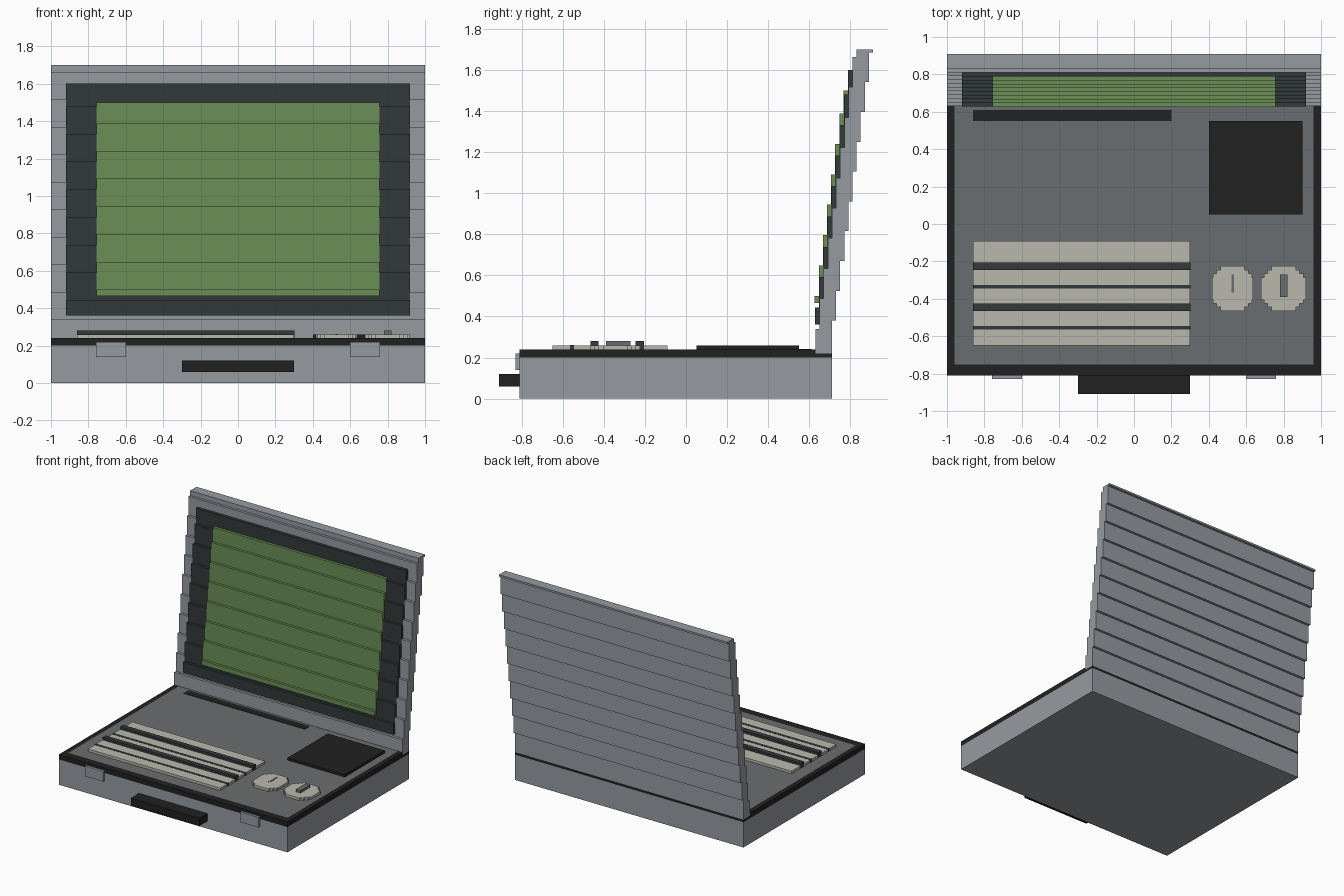
import bpy, bmesh

cube = bpy.data.objects.get("Cube")
if cube:
    bpy.data.objects.remove(cube, do_unlink=True)


def material(name, rgb):
    linear = [((c / 255 + 0.055) / 1.055) ** 2.4 for c in rgb] + [1]
    mat = bpy.data.materials.new(name)
    mat.use_nodes = True
    mat.diffuse_color = linear
    mat.node_tree.nodes["Principled BSDF"].inputs["Base Color"].default_value = linear
    return mat


CASE = material("case grey", (150, 155, 160))
PANEL = material("panel grey", (106, 109, 112))
BLACK = material("black", (33, 33, 33))
BEZEL = material("dark slate", (50, 56, 58))
SCREEN = material("screen green", (107, 143, 87))
KEYS = material("key cream", (185, 185, 173))


def prism(name, mat, outline, start, end):
    """Extrude a closed outline of 3D points from start to end offsets."""
    bm = bmesh.new()
    face = bm.faces.new([bm.verts.new([p[i] + start[i] for i in range(3)]) for p in outline])
    new = bmesh.ops.extrude_face_region(bm, geom=[face])["geom"]
    moved = [v for v in new if isinstance(v, bmesh.types.BMVert)]
    bmesh.ops.translate(bm, verts=moved, vec=[e - s for s, e in zip(start, end)])
    bmesh.ops.recalc_face_normals(bm, faces=bm.faces)
    mesh = bpy.data.meshes.new(name)
    bm.to_mesh(mesh)
    bm.free()
    mesh.materials.append(mat)
    obj = bpy.data.objects.new(name, mesh)
    bpy.context.collection.objects.link(obj)
    return obj


def box(name, mat, x, y, z):
    outline = [(x[0], y[0], 0), (x[1], y[0], 0), (x[1], y[1], 0), (x[0], y[1], 0)]
    return prism(name, mat, outline, (0, 0, z[0]), (0, 0, z[1]))


STEP = 0.02


def stairs(y, bottom, top, first, rise):
    """Stepped edge leaning backwards, from bottom to top."""
    points, z = [(0, y, bottom)], first
    while z < top - 0.005:
        points += [(0, y, z), (0, y + STEP, z)]
        y, z = y + STEP, z + rise
    return points + [(0, y, top)]


def stepped_sheet(name, mat, half_width, front, back):
    prism(name, mat, front + back[::-1], (-half_width, 0, 0), (half_width, 0, 0))


# Case with its black rim and work surface
box("case_base", CASE, (-1, 1), (-0.81, 0.71), (0, 0.2))
box("rim_front", BLACK, (-1, 1), (-0.81, -0.75), (0.2, 0.24))
box("rim_back", BLACK, (-1, 1), (0.63, 0.71), (0.2, 0.22))
for side, name in ((-1, "right"), (1, "left")):
    box("rim_" + name, BLACK, sorted((side, side * 0.96)), (-0.75, 0.63), (0.2, 0.24))
    box("latch_" + name, CASE, sorted((side * 0.6, side * 0.76)), (-0.83, -0.81), (0.14, 0.22))
box("work_surface", PANEL, (-0.96, 0.96), (-0.75, 0.63), (0.2, 0.24))
box("carry_handle", BLACK, (-0.3, 0.3), (-0.91, -0.81), (0.06, 0.12))

# Vent strip and touch pad
box("vent_strip", BLACK, (-0.86, 0.2), (0.55, 0.61), (0.238, 0.243))
box("touch_pad", BLACK, (0.4, 0.9), (0.05, 0.55), (0.24, 0.26))

# Keyboard with alternating raised and flush dividers
box("keyboard", KEYS, (-0.86, 0.3), (-0.65, -0.09), (0.24, 0.26))
for i, y in enumerate((-0.225, -0.335, -0.445, -0.555)):
    half, top = ((0.02, 0.28), (0.01, 0.262))[i % 2]
    box(f"key_divider_{i + 1}", BEZEL, (-0.861, 0.301), (y - half, y + half), (0.24, top))


# Stepped eight-sided dials
def dial(name, x, y, radius):
    count = 12
    right = []
    for row in range(count):
        low = -0.12 + row * STEP
        width = min(radius, 0.175 - abs(low + STEP / 2))
        right += [(width, low), (width, low + STEP)]
    outline = [(px, py, 0) for px, py in right] + [(-px, py, 0) for px, py in right[::-1]]
    prism(name, KEYS, outline, (x, y, 0.24), (x, y, 0.26))


dial("small_dial", 0.527, -0.345, 0.11)
dial("large_dial", 0.8, -0.345, 0.12)
box("small_dial_pointer", PANEL, (0.52, 0.535), (-0.365, -0.27), (0.25, 0.262))
box("large_dial_pointer", PANEL, (0.78, 0.82), (-0.39, -0.27), (0.25, 0.28))

# Leaning stepped lid, with bezel and screen laid over its front
stepped_sheet("lid", CASE, 1, stairs(0.63, 0.22, 1.7, 0.34, 0.147),
              stairs(0.71, 0.22, 1.7, 0.38, 0.145))
stepped_sheet("screen_bezel", BEZEL, 0.92, stairs(0.628, 0.36, 1.6, 0.443, 0.148),
              stairs(0.66, 0.36, 1.6, 0.443, 0.148))
stepped_sheet("screen", SCREEN, 0.757, stairs(0.626, 0.465, 1.5, 0.5, 0.148),
              stairs(0.655, 0.465, 1.5, 0.5, 0.148))
